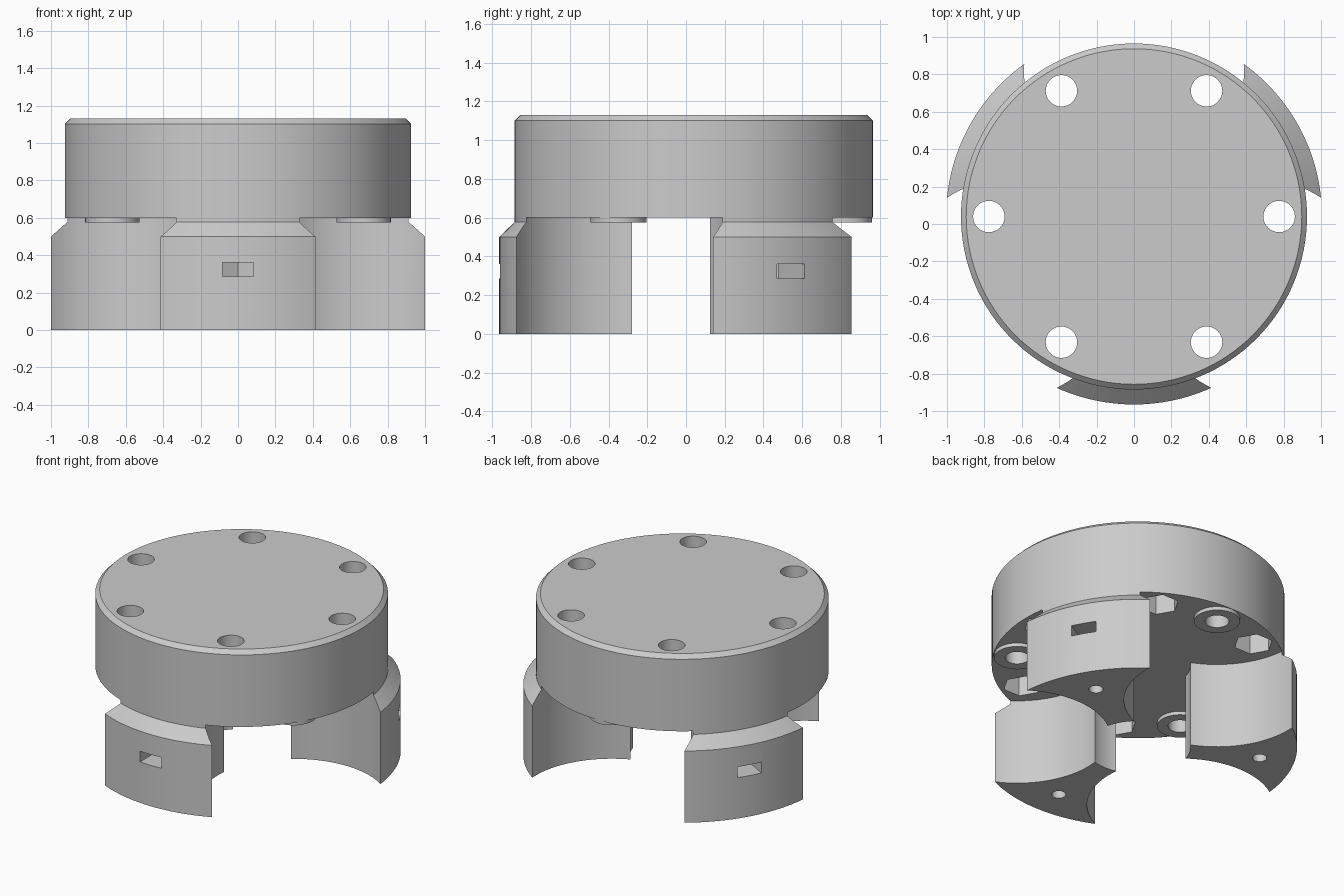
import bpy, bmesh
from math import sin, cos, pi, radians

cube = bpy.data.objects.get("Cube")
if cube:
    bpy.data.objects.remove(cube, do_unlink=True)

CY = 0.04                       # y of the round body's axis
FEET = [radians(a) for a in (30, 150, 270)]
GAPS = [radians(a) for a in (90, 210, 330)]
BOLTS = [radians(60 * i) for i in range(6)]
R_BOLT = 0.776                  # pitch circle of the holes

grey = bpy.data.materials.new("plain_grey")
grey.use_nodes = True
grey.diffuse_color = (0.6, 0.6, 0.6, 1)
grey.node_tree.nodes["Principled BSDF"].inputs["Base Color"].default_value = (0.6, 0.6, 0.6, 1)


def make(name, bm):
    bmesh.ops.recalc_face_normals(bm, faces=bm.faces)
    mesh = bpy.data.meshes.new(name)
    bm.to_mesh(mesh)
    bm.free()
    mesh.materials.append(grey)
    ob = bpy.data.objects.new(name, mesh)
    bpy.context.collection.objects.link(ob)
    return ob


def prism(bm, pts, z0, z1):
    """Extrude a flat outline from z0 to z1."""
    low = [bm.verts.new((x, y, z0)) for x, y in pts]
    high = [bm.verts.new((x, y, z1)) for x, y in pts]
    bm.faces.new(low[::-1])
    bm.faces.new(high)
    n = len(pts)
    for i in range(n):
        j = (i + 1) % n
        bm.faces.new((low[i], low[j], high[j], high[i]))


def rods(name, angles, dist, r, z0, z1, sides=48):
    """Upright rods set around the body's axis."""
    bm = bmesh.new()
    for a in angles:
        pts = [(dist * cos(a) + r * cos(a + 2 * pi * k / sides),
                CY + dist * sin(a) + r * sin(a + 2 * pi * k / sides)) for k in range(sides)]
        prism(bm, pts, z0, z1)
    return make(name, bm)


def lathe(name, profile, sides=128):
    """Turn a closed (radius, z) profile about the body's axis."""
    bm = bmesh.new()
    rings = []
    for k in range(sides):
        a = 2 * pi * k / sides
        rings.append([bm.verts.new((r * cos(a), CY + r * sin(a), z)) for r, z in profile])
    n = len(profile)
    for k in range(sides):
        p, q = rings[k], rings[(k + 1) % sides]
        for i in range(n):
            j = (i + 1) % n
            bm.faces.new((p[i], q[i], q[j], p[j]))
    return make(name, bm)


def cut(ob, cutter):
    cutter.hide_render = True
    mod = ob.modifiers.new("cut", 'BOOLEAN')
    mod.operation = 'DIFFERENCE'
    mod.solver = 'EXACT'
    mod.object = cutter
    bpy.context.view_layer.objects.active = ob
    bpy.ops.object.modifier_apply(modifier=mod.name)
    bpy.data.objects.remove(cutter, do_unlink=True)


# Thick round cap with a chamfered top rim
cap = rods("cap", [0], 0, 0.925, 0.6, 1.13, 128)
bm = bmesh.new()
bm.from_mesh(cap.data)
rim = [e for e in bm.edges if all(v.co.z > 1.1 for v in e.verts)]
bmesh.ops.bevel(bm, geom=rim, offset=0.028, segments=1, affect='EDGES')
bm.to_mesh(cap.data)
bm.free()
cut(cap, rods("bolt_holes", BOLTS, R_BOLT, 0.084, 0.5, 1.3))
cut(cap, rods("nut_pockets", BOLTS, R_BOLT, 0.125, 0.5, 0.78, 6))
cut(cap, rods("boss_bores", GAPS, R_BOLT, 0.076, 0.5, 0.85))

# Three thin bored bosses under the cap
bosses = rods("bosses", GAPS, R_BOLT, 0.145, 0.575, 0.6)
cut(bosses, rods("boss_bores", GAPS, R_BOLT, 0.076, 0.5, 0.7))

# Three feet: a chamfered ring scalloped by three round gaps
feet = lathe("feet", [(0.332, 0), (1.005, 0), (1.005, 0.5), (0.925, 0.577),
                      (0.925, 0.6), (0.332, 0.6)])
cut(feet, rods("gap_cutters", GAPS, R_BOLT, 0.588, -0.1, 0.7, 96))

# Nut slots entering each foot from outside, with a pointed inner end
bm = bmesh.new()
for a in FEET:
    outline = [(1.1, -0.083), (1.1, 0.083), (0.732, 0.083), (0.684, 0), (0.732, -0.083)]
    prism(bm, [(u * cos(a) - v * sin(a), CY + u * sin(a) + v * cos(a)) for u, v in outline],
          0.285, 0.36)
cut(feet, make("nut_slots", bm))
cut(feet, rods("foot_screw_holes", FEET, 0.78, 0.045, -0.1, 0.45, 32))

for ob in (cap, bosses, feet):
    bpy.ops.object.select_all(action='DESELECT')
    ob.select_set(True)
    bpy.context.view_layer.objects.active = ob
    bpy.ops.object.shade_smooth_by_angle(angle=radians(25))
